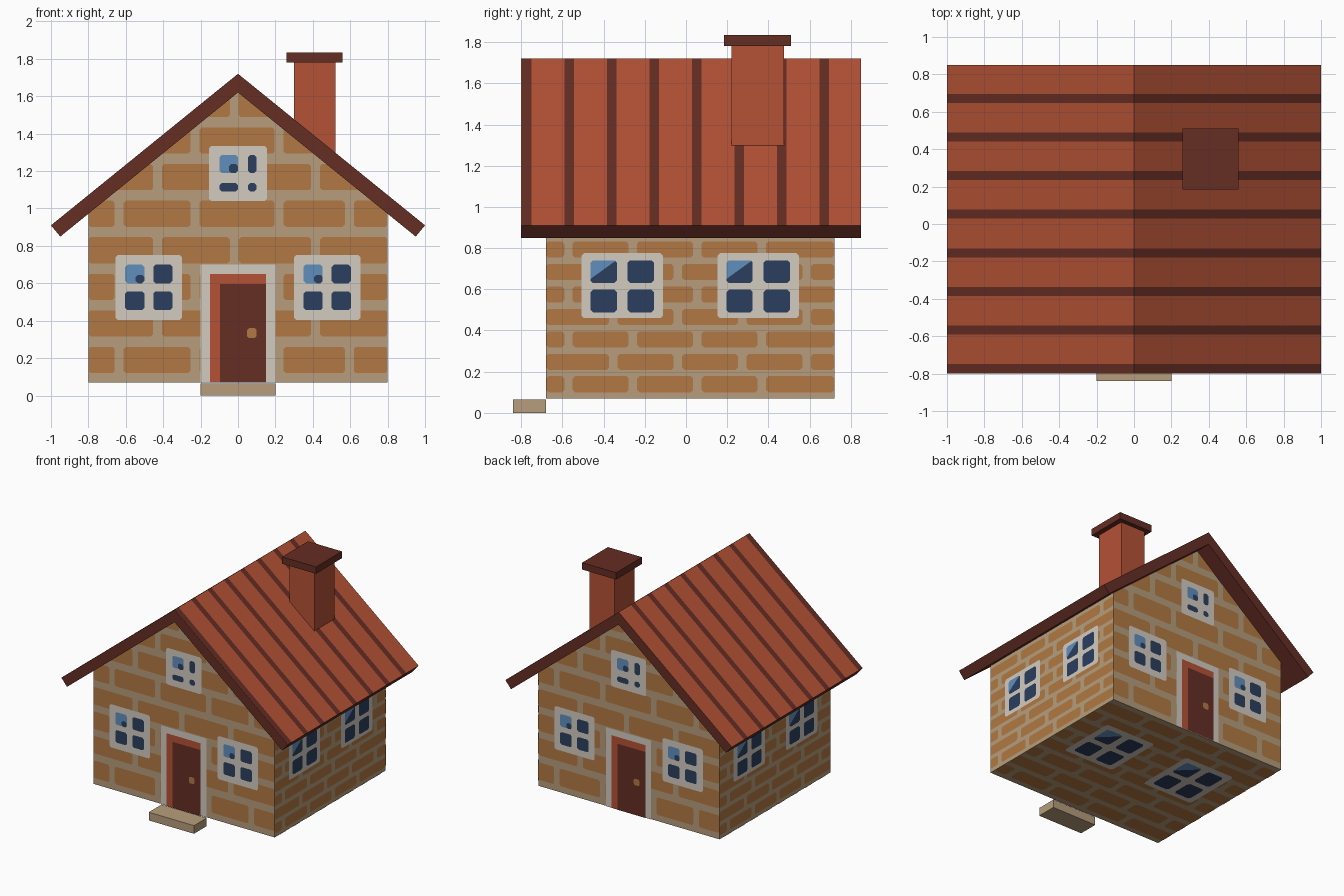
import bpy, bmesh
from mathutils import Matrix, Vector

if "Cube" in bpy.data.objects:
    bpy.data.objects.remove(bpy.data.objects["Cube"])


def linear(c):
    c /= 255
    return c / 12.92 if c <= 0.04045 else ((c + 0.055) / 1.055) ** 2.4


# Flat colours (sRGB bytes)
COLOURS = {
    "mortar": (183, 158, 124), "brick": (178, 121, 67), "trim": (211, 203, 192),
    "glass": (43, 62, 94), "sky_glass": (97, 143, 190),
    "terracotta": (181, 82, 54), "maroon": (101, 45, 36),
}
NAMES = list(COLOURS)
MATS = []
for name, rgb in COLOURS.items():
    m = bpy.data.materials.new(name)
    m.diffuse_color = (*[linear(c) for c in rgb], 1)
    m.use_nodes = True
    m.node_tree.nodes["Principled BSDF"].inputs["Base Color"].default_value = m.diffuse_color
    MATS.append(m)


def finish(name, bm):
    me = bpy.data.meshes.new(name)
    bm.to_mesh(me)
    bm.free()
    for m in MATS:
        me.materials.append(m)
    ob = bpy.data.objects.new(name, me)
    bpy.context.collection.objects.link(ob)
    return ob


def prism(profile, y0, y1, colour):
    """Extrude an x-z outline along y."""
    bm = bmesh.new()
    f = bm.faces.new([bm.verts.new((x, y0, z)) for x, z in profile])
    ext = bmesh.ops.extrude_face_region(bm, geom=[f])
    verts = [g for g in ext["geom"] if isinstance(g, bmesh.types.BMVert)]
    bmesh.ops.translate(bm, verts=verts, vec=(0, y1 - y0, 0))
    bmesh.ops.recalc_face_normals(bm, faces=bm.faces)
    for f in bm.faces:
        f.material_index = NAMES.index(colour)
    return bm


def box(name, x0, x1, y0, y1, z0, z1, colour):
    finish(name, prism([(x0, z0), (x1, z0), (x1, z1), (x0, z1)], y0, y1, colour))


def plate(bm, pts, level, colour):
    f = bm.faces.new([bm.verts.new((u, v, level * 0.002)) for u, v in pts])
    f.material_index = NAMES.index(colour)


def rect(bm, u0, u1, v0, v1, level, colour, c=0.012):
    """Rectangle with small cut corners, or sharp ones when c is 0."""
    if c:
        pts = [(u0 + c, v0), (u1 - c, v0), (u1, v0 + c), (u1, v1 - c),
               (u1 - c, v1), (u0 + c, v1), (u0, v1 - c), (u0, v0 + c)]
    else:
        pts = [(u0, v0), (u1, v0), (u1, v1), (u0, v1)]
    plate(bm, pts, level, colour)


def brick_row(bm, gaps, gap, half, v0, v1):
    cuts = [-half - gap / 2] + [g for g in gaps if abs(g) < half - gap] + [half + gap / 2]
    for a, b in zip(cuts, cuts[1:]):
        rect(bm, a + gap / 2, b - gap / 2, v0, v1, 1, "brick")


# Outline sizes
WX, Y0, Y1, FLOOR, APEX, SLOPE = 0.80, -0.68, 0.72, 0.07, 1.62, 0.81
EAVE = APEX - SLOPE * WX
YC, HALF = (Y0 + Y1) / 2, (Y1 - Y0) / 2

# House body and front step
finish("house_body", prism([(-WX, FLOOR), (WX, FLOOR), (WX, EAVE), (0, APEX), (-WX, EAVE)],
                           Y0, Y1, "mortar"))
box("front_step", -0.20, 0.20, -0.84, Y0, 0, 0.065, "mortar")

# Roof: chevron with painted stripes on the upper faces
bm = prism([(0, 1.72), (1, 0.91), (0.95, 0.85), (0, APEX), (-0.95, 0.85), (-1, 0.91)],
           -0.80, 0.85, "maroon")
stripes = [(-0.797 + 0.2063 * i, -0.749 + 0.2063 * i) for i in range(8)]
for y in [e for s in stripes for e in s]:
    bmesh.ops.bisect_plane(bm, geom=bm.verts[:] + bm.edges[:] + bm.faces[:],
                           plane_co=(0, y, 0), plane_no=(0, 1, 0))
bm.normal_update()
for f in bm.faces:
    y = f.calc_center_median().y
    c = f.calc_center_median()
    on_top = f.normal.z > 0.1 and abs(f.normal.y) < 0.1
    if on_top and not any(a < c.y < b for a, b in stripes):
        f.material_index = NAMES.index("terracotta")
finish("roof", bm)

# Chimney
box("chimney_stack", 0.30, 0.52, 0.22, 0.475, 1.25, 1.78, "terracotta")
box("chimney_cap", 0.26, 0.56, 0.185, 0.51, 1.78, 1.835, "maroon")


def gable_wall():
    bm = bmesh.new()
    # Large bricks, trimmed to the gable slopes
    for i in range(8):
        v = 0.12 + 0.1955 * i
        gaps = (-0.43, -0.02, 0.415) if i % 2 else (-0.635, -0.23, 0.22, 0.595)
        brick_row(bm, gaps, 0.048, WX, v, v + 0.14)
    for s in (-1, 1):
        bmesh.ops.bisect_plane(bm, geom=bm.verts[:] + bm.edges[:] + bm.faces[:],
                               plane_co=(0, APEX, 0), plane_no=(s * SLOPE, 1, 0),
                               clear_outer=True)
    # Ground floor windows
    for u in (-0.477, 0.477):
        rect(bm, u - 0.178, u + 0.178, 0.405, 0.75, 2, "trim")
        for du in (-0.075, 0.075):
            for v in (0.507, 0.65):
                lit = du < 0 and v > 0.6
                rect(bm, u + du - 0.051, u + du + 0.051, v - 0.05, v + 0.05, 3,
                     "sky_glass" if lit else "glass")
        rect(bm, u - 0.07, u - 0.024, 0.60, 0.645, 4, "glass")
    # Small attic window
    rect(bm, -0.155, 0.155, 1.04, 1.333, 2, "trim")
    for u0, u1 in ((-0.10, 0.0), (0.053, 0.10)):
        for v0, v1 in ((1.092, 1.136), (1.19, 1.285)):
            lit = u0 < 0 and v0 > 1.15
            rect(bm, u0, u1, v0, v1, 3, "sky_glass" if lit else "glass")
    rect(bm, -0.048, 0.0, 1.19, 1.237, 4, "glass")
    # Door
    rect(bm, -0.20, 0.20, FLOOR, 0.70, 2, "trim", 0)
    rect(bm, -0.15, 0.15, FLOOR, 0.65, 3, "terracotta", 0)
    rect(bm, -0.096, 0.15, FLOOR, 0.597, 4, "maroon", 0)
    rect(bm, 0.048, 0.10, 0.308, 0.36, 4.6, "brick", 0.01)
    return bm


def side_wall():
    bm = bmesh.new()
    # Small bricks
    for i in range(8):
        v = 0.10 + 0.109 * i
        start = -0.06 if i % 2 else 0.035
        brick_row(bm, [start + 0.313 * k for k in range(-3, 4)], 0.04, HALF, v, v + 0.078)
    # Windows with a diagonal reflection
    for u in (-0.33, 0.33):
        rect(bm, u - 0.198, u + 0.198, 0.46, 0.775, 2, "trim")
        for du in (-0.09, 0.09):
            for v in (0.543, 0.686):
                rect(bm, u + du - 0.064, u + du + 0.064, v - 0.055, v + 0.055, 3, "glass")
        a, b = u - 0.154, u - 0.028
        plate(bm, [(a, 0.65), (b, 0.741), (a + 0.012, 0.741), (a, 0.729)], 4, "sky_glass")
    return bm


def place(name, bm, origin, u, v, n):
    m = Matrix((u, v, n)).transposed().to_4x4()
    m.translation = Vector(origin)
    bm.transform(m)
    bm.normal_update()
    finish(name, bm)


# Painted faces on the walls and the underside
for s, g, side in ((1, "front", "right"), (-1, "back", "left")):
    place(g + "_wall_details", gable_wall(), (0, Y0 if s > 0 else Y1, 0),
          (s, 0, 0), (0, 0, 1), (0, -s, 0))
    place(side + "_wall_details", side_wall(), (s * WX, YC, 0),
          (0, s, 0), (0, 0, 1), (s, 0, 0))
k = (Y1 - Y0) / (EAVE - FLOOR)
place("underside_details", side_wall(), (0, Y0 - FLOOR * k, FLOOR),
      (-WX / HALF, 0, 0), (0, k, 0), (0, 0, -1))
